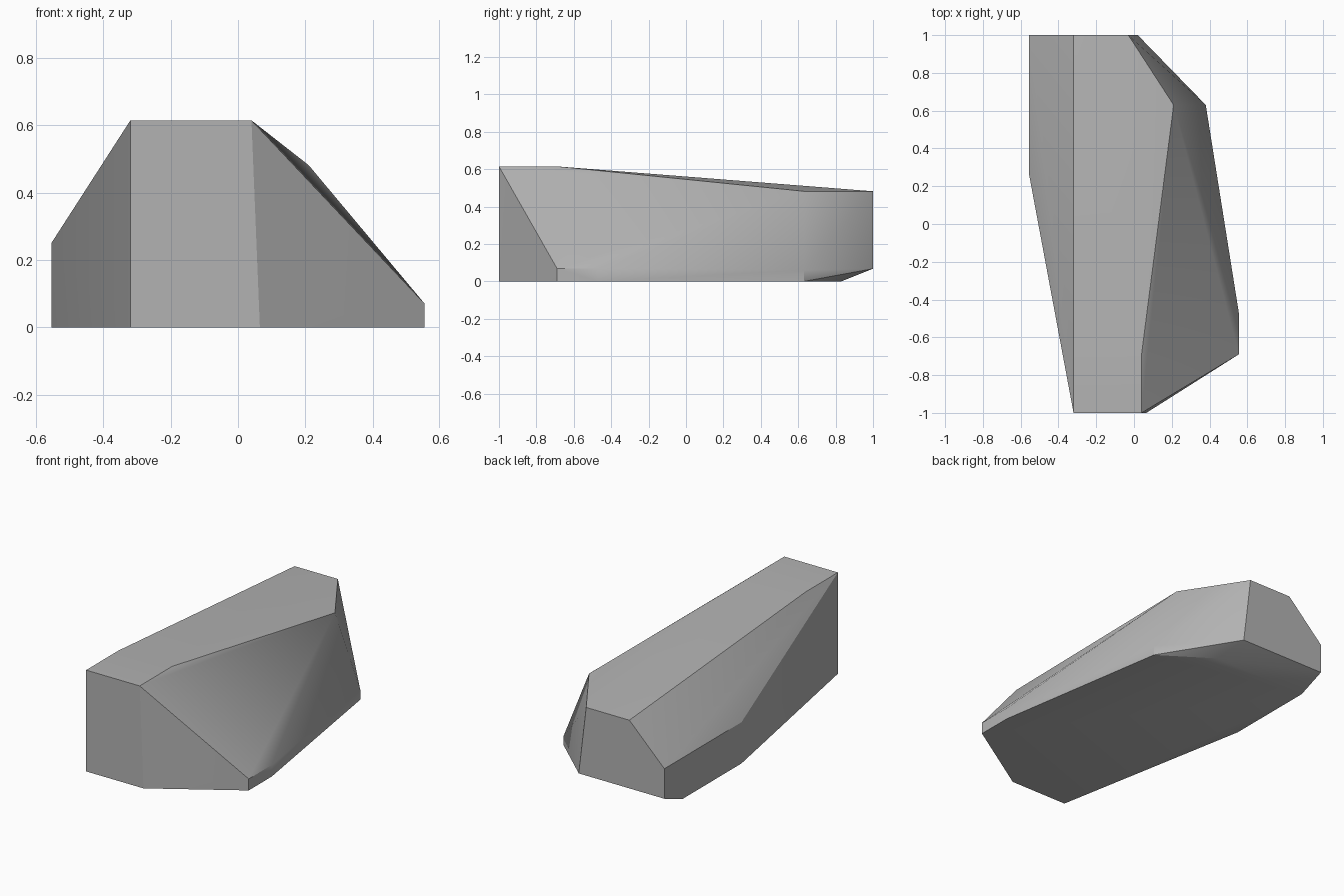
import bpy, bmesh
from math import radians

cube = bpy.data.objects.get("Cube")
if cube:
    bpy.data.objects.remove(cube, do_unlink=True)

# Plain grey stone
stone = bpy.data.materials.new("stone_grey")
stone.use_nodes = True
grey = (0.45, 0.45, 0.45, 1)
stone.diffuse_color = grey
stone.node_tree.nodes["Principled BSDF"].inputs["Base Color"].default_value = grey

# Corner outlines of the boulder, from crown to ground
crown = [(-.32, -1, .615), (.04, -1, .615), (.04, -.69, .615), (.21, .63, .482),
         (-.03, 1, .482), (-.32, 1, .482), (-.32, -.69, .615)]
waist = [(.555, -.69, .07), (.555, -.47, .07), (.38, .63, .06), (.02, 1, .068),
         (-.555, 1, .068), (-.555, 1, .25), (-.555, .26, .25)]
base = [(-.32, -1, 0), (.065, -1, 0), (.555, -.69, 0), (.555, -.47, 0),
        (.38, .63, 0), (.08, .83, 0), (-.555, .83, 0), (-.555, .26, 0)]

# Wrap the outlines in a faceted skin
bm = bmesh.new()
for corner in crown + waist + base:
    bm.verts.new(corner)
bmesh.ops.convex_hull(bm, input=bm.verts[:])
bmesh.ops.dissolve_limit(bm, angle_limit=radians(0.5), verts=bm.verts[:], edges=bm.edges[:])
bmesh.ops.recalc_face_normals(bm, faces=bm.faces[:])
mesh = bpy.data.meshes.new("boulder")
bm.to_mesh(mesh)
bm.free()
mesh.materials.append(stone)

boulder = bpy.data.objects.new("boulder", mesh)
bpy.context.collection.objects.link(boulder)

# Soften the shallow folds, keep the strong edges
bpy.context.view_layer.objects.active = boulder
boulder.select_set(True)
bpy.ops.object.shade_smooth_by_angle(angle=radians(30))
